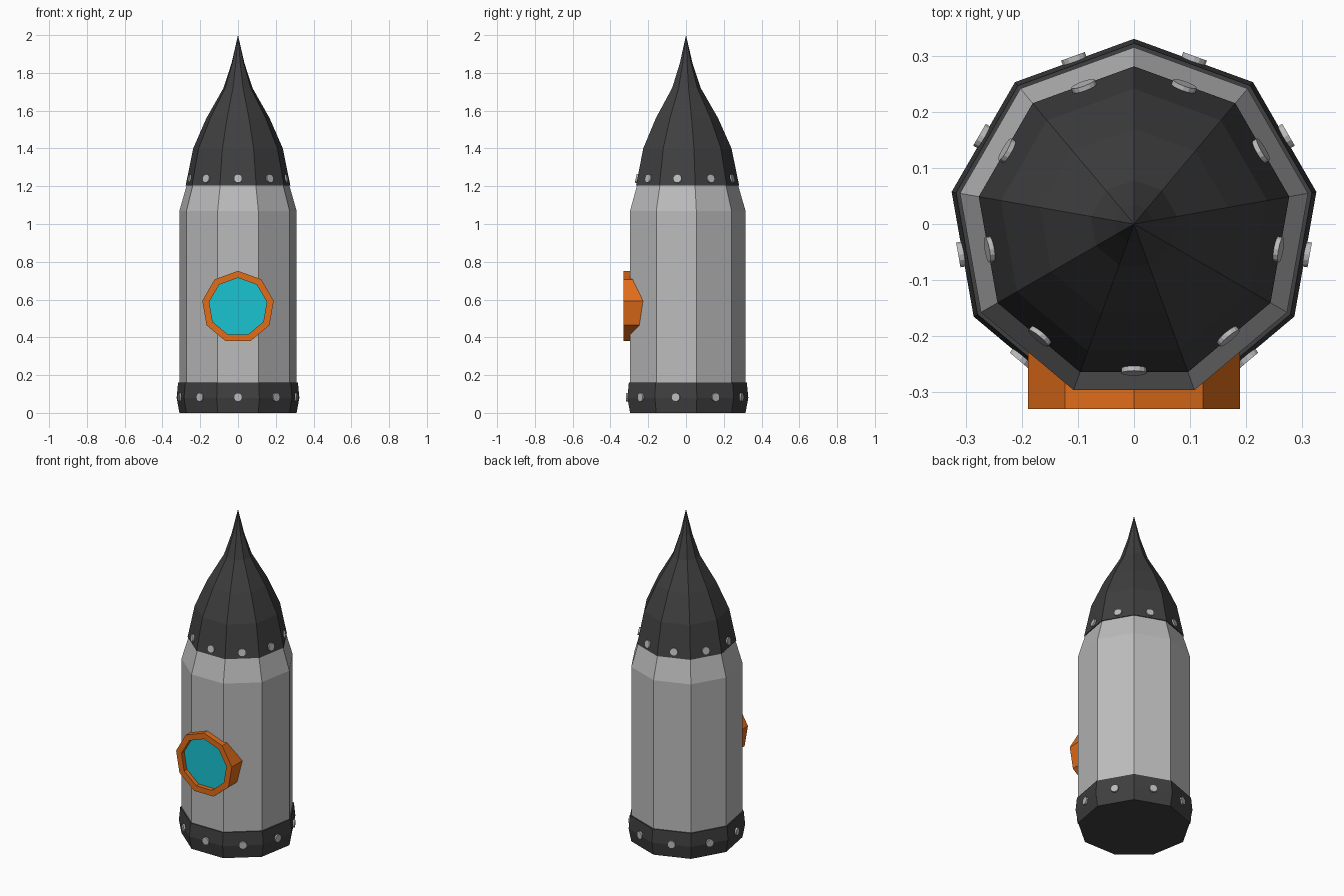
import bpy, bmesh, math
from mathutils import Matrix, Vector

if "Cube" in bpy.data.objects:
    bpy.data.objects.remove(bpy.data.objects["Cube"])

SIDES = 9


def material(name, rgb):
    m = bpy.data.materials.new(name)
    m.diffuse_color = (*rgb, 1)
    m.use_nodes = True
    m.node_tree.nodes["Principled BSDF"].inputs["Base Color"].default_value = m.diffuse_color
    return m


dark = material("dark_grey", (0.05, 0.05, 0.05))
light = material("light_grey", (0.5, 0.5, 0.5))
orange = material("orange", (0.75, 0.15, 0.01))
cyan = material("cyan", (0.01, 0.55, 0.65))


def finish(name, bm, mat):
    bmesh.ops.recalc_face_normals(bm, faces=bm.faces)
    mesh = bpy.data.meshes.new(name)
    bm.to_mesh(mesh)
    bm.free()
    mesh.materials.append(mat)
    ob = bpy.data.objects.new(name, mesh)
    bpy.context.collection.objects.link(ob)
    return ob


def lathe(name, profile, mat, closed=False, matrix=Matrix()):
    """Revolve (radius, z) points into nine flat sides, a corner facing +y."""
    bm = bmesh.new()
    rings = []
    for r, z in profile:
        if r == 0:
            rings.append([bm.verts.new((0, 0, z))] * SIDES)
            continue
        angles = [math.pi / 2 + 2 * math.pi * i / SIDES for i in range(SIDES)]
        rings.append([bm.verts.new((r * math.cos(a), r * math.sin(a), z)) for a in angles])
    pairs = list(zip(rings, rings[1:]))
    if closed:
        pairs.append((rings[-1], rings[0]))
    for a, b in pairs:
        for i in range(SIDES):
            j = (i + 1) % SIDES
            bm.faces.new(dict.fromkeys((a[i], a[j], b[j], b[i])))
    if not closed:
        for ring in (rings[0], rings[-1]):
            if ring[0] is not ring[1]:
                bm.faces.new(ring)
    bm.transform(matrix)
    return finish(name, bm, mat)


def rivets(name, distance, z, tilt, mat):
    """One round stud in the middle of each of the nine faces."""
    bm = bmesh.new()
    for i in range(SIDES):
        a = -math.pi / 2 + 2 * math.pi * i / SIDES
        normal = Vector((math.cos(a) * math.cos(tilt), math.sin(a) * math.cos(tilt), math.sin(tilt)))
        pos = Vector((distance * math.cos(a), distance * math.sin(a), z))
        turn = normal.to_track_quat('Z', 'Y').to_matrix().to_4x4()
        bmesh.ops.create_cone(bm, cap_ends=True, segments=14, radius1=0.023, radius2=0.023,
                              depth=0.016, matrix=Matrix.Translation(pos) @ turn)
    return finish(name, bm, mat)


# Hull
lathe("hull", [(0.315, 0.05), (0.315, 1.07), (0.273, 1.215)], light)
lathe("base_band", [(0.315, 0), (0.33, 0.08), (0.322, 0.16)], dark)
lathe("nose_cone", [(0.281, 1.205), (0.241, 1.40), (0.17, 1.56), (0.078, 1.72),
                    (0.035, 1.85), (0, 2.0)], dark)

# Rivet rows
rivets("base_rivets", 0.310, 0.083, 0, light)
rivets("nose_rivets", 0.258, 1.24, math.radians(11), light)

# Porthole: local z points to the front
to_front = Matrix.Translation((0, 0, 0.56)) @ Matrix.Rotation(math.pi / 2, 4, 'X')
lathe("porthole_frame", [(0.192, 0.20), (0.192, 0.33), (0.155, 0.33), (0.155, 0.20)],
      orange, True, to_front)
lathe("porthole_glass", [(0.157, 0.21), (0.157, 0.303)], cyan, False, to_front)
